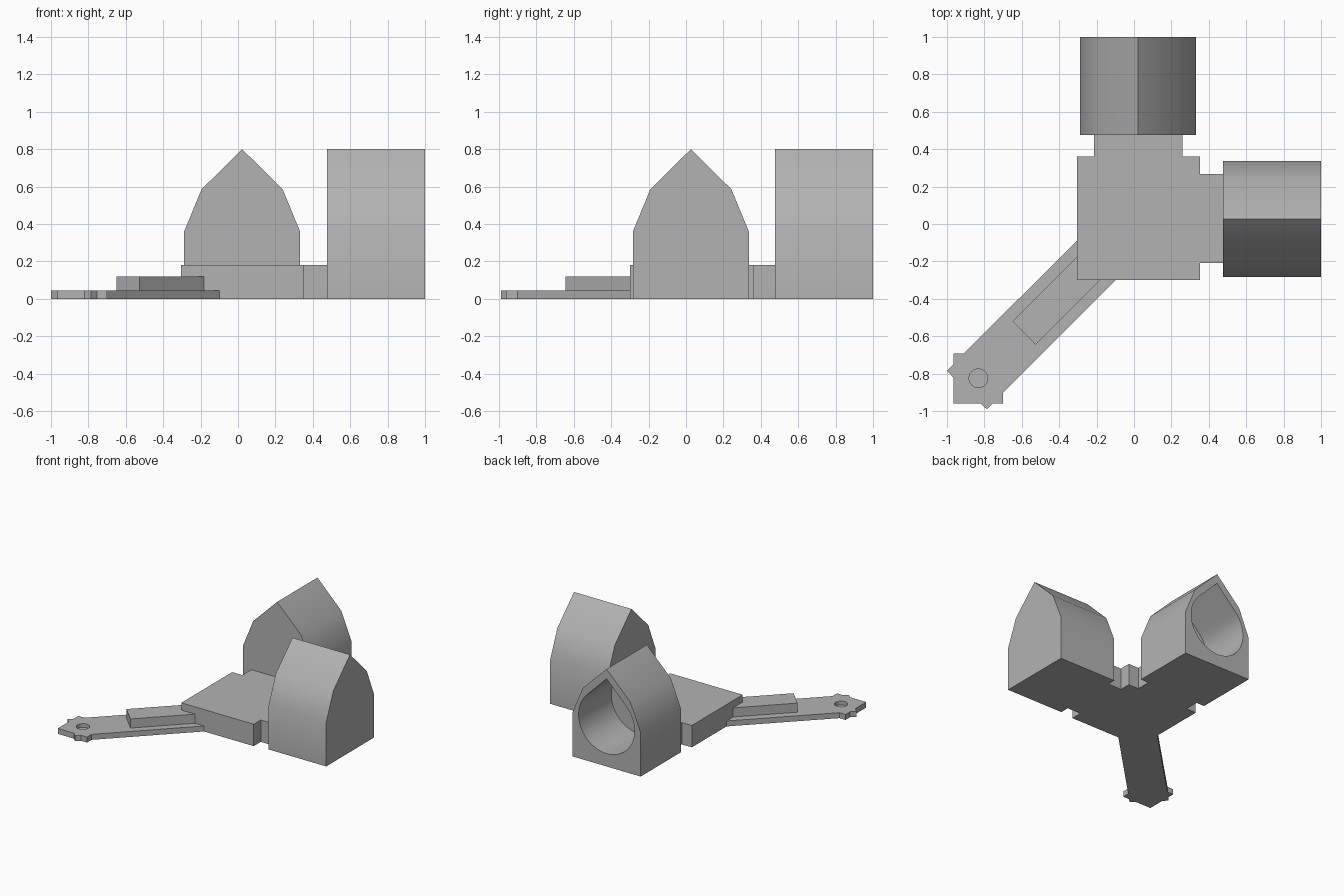
import bpy, bmesh, math
from mathutils import Matrix

if "Cube" in bpy.data.objects:
    bpy.data.objects.remove(bpy.data.objects["Cube"])

grey = bpy.data.materials.new("grey_plastic")
grey.diffuse_color = (0.45, 0.45, 0.45, 1)
grey.use_nodes = True
grey.node_tree.nodes["Principled BSDF"].inputs["Base Color"].default_value = grey.diffuse_color

# swaps the roles of x and y: profile (u, v, w) placed along +x or +y
ALONG_Y = Matrix(((1, 0, 0, 0), (0, 0, 1, 0), (0, 1, 0, 0), (0, 0, 0, 1)))
ALONG_X = Matrix(((0, 0, 1, 0), (1, 0, 0, 0), (0, 1, 0, 0), (0, 0, 0, 1)))


def prism(name, outline, low, high, matrix=None):
    """Extrude a 2D outline from low to high, then place it."""
    bm = bmesh.new()
    face = bm.faces.new([bm.verts.new((u, v, low)) for u, v in outline])
    top = bmesh.ops.extrude_face_region(bm, geom=[face])["geom"]
    bmesh.ops.translate(bm, vec=(0, 0, high - low),
                        verts=[g for g in top if isinstance(g, bmesh.types.BMVert)])
    if matrix:
        bm.transform(matrix)
    bmesh.ops.recalc_face_normals(bm, faces=bm.faces[:])
    mesh = bpy.data.meshes.new(name)
    bm.to_mesh(mesh)
    bm.free()
    mesh.materials.append(grey)
    obj = bpy.data.objects.new(name, mesh)
    bpy.context.collection.objects.link(obj)
    return obj


def cut(obj, cutter):
    """Subtract the cutter, remove it, and smooth the shallow angles."""
    mod = obj.modifiers.new("cut", 'BOOLEAN')
    mod.operation, mod.solver, mod.object = 'DIFFERENCE', 'EXACT', cutter
    bpy.ops.object.select_all(action='DESELECT')
    bpy.context.view_layer.objects.active = obj
    obj.select_set(True)
    bpy.ops.object.modifier_apply(modifier="cut")
    bpy.data.objects.remove(cutter)
    bpy.ops.object.shade_smooth_by_angle(angle=math.radians(30))


def arc(cx, cy, r, start, end, n):
    return [(cx + r * math.cos(math.radians(start + (end - start) * i / n)),
             cy + r * math.sin(math.radians(start + (end - start) * i / n)))
            for i in range(n + 1)]


# sockets: peaked housings with a blind teardrop bore
for name, c, matrix in (("back_socket", 0.022, ALONG_Y), ("right_socket", 0.026, ALONG_X)):
    half = [(0.31, 0), (0.31, 0.36), (0.217, 0.585)]
    shell = ([(c + u, v) for u, v in half] + [(c, 0.8)]
             + [(c - u, v) for u, v in reversed(half)])
    bore = arc(c, 0.36, 0.254, 45, -225, 48) + [(c, 0.72)]
    socket = prism(name, shell, 0.477, 1.0, matrix)
    cut(socket, prism("bore_cutter", bore, 0.575, 1.1, matrix))

# corner block with a narrower neck to each socket
prism("corner_block", [
    (-0.305, -0.3), (0.353, -0.3), (0.353, -0.208), (0.477, -0.208),
    (0.477, 0.268), (0.353, 0.268), (0.353, 0.36), (0.26, 0.36),
    (0.26, 0.48), (-0.214, 0.48), (-0.214, 0.36), (-0.305, 0.36)], 0, 0.18)

# thin diagonal arm with a notched end and a shallow round recess
arm = prism("diagonal_arm", [
    (-0.305, -0.09), (-0.91, -0.692), (-0.966, -0.692), (-0.966, -0.752),
    (-1.0, -0.785), (-0.966, -0.82), (-0.966, -0.96), (-0.82, -0.96),
    (-0.787, -0.99), (-0.755, -0.96), (-0.7, -0.96), (-0.7, -0.902),
    (-0.098, -0.3), (-0.305, -0.3)], 0, 0.045)
cut(arm, prism("recess_cutter", arc(-0.832, -0.825, 0.05, 0, 345, 23), 0.015, 0.1))

# raised rib on the arm
prism("arm_rib", [(-0.305, -0.175), (-0.65, -0.52), (-0.526, -0.645),
                  (-0.181, -0.3), (-0.305, -0.3)], 0.045, 0.12)
